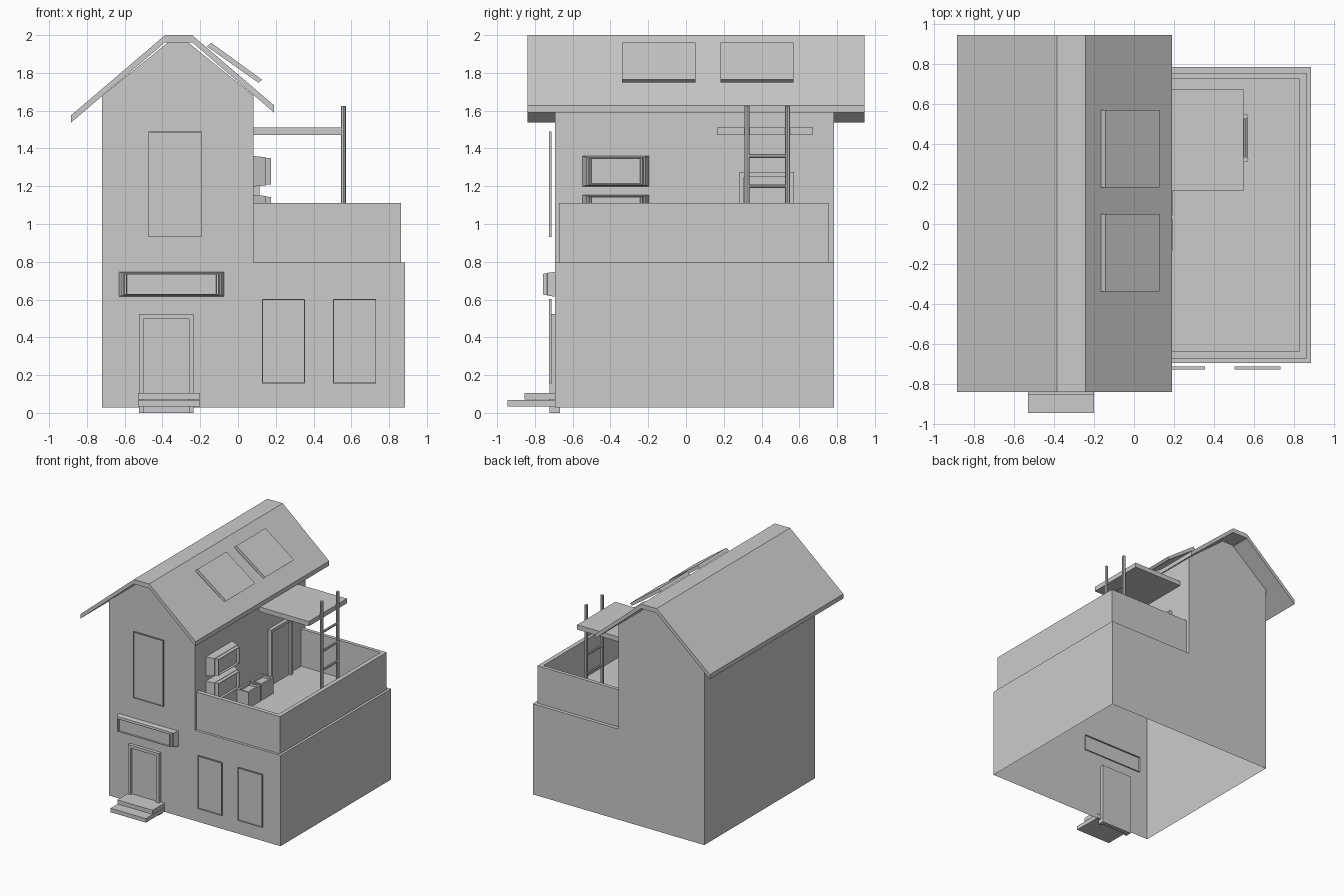
import bpy
import bmesh
from math import radians
from mathutils import Matrix

if "Cube" in bpy.data.objects:
    bpy.data.objects.remove(bpy.data.objects["Cube"])

# One plain grey for the whole model
grey = bpy.data.materials.new("plain grey")
grey.use_nodes = True
colour = (0.6, 0.6, 0.6, 1)
grey.diffuse_color = colour
grey.node_tree.nodes["Principled BSDF"].inputs["Base Color"].default_value = colour

# Local axes: x across, y up, z outwards
UP = Matrix.Identity(4)
FRONT = Matrix.Rotation(radians(90), 4, "X")
SIDE = Matrix.Rotation(radians(90), 4, "Z") @ FRONT


def finish(name, bm, origin, facing):
    bmesh.ops.recalc_face_normals(bm, faces=bm.faces)
    bm.transform(Matrix.Translation(origin) @ facing)
    mesh = bpy.data.meshes.new(name)
    bm.to_mesh(mesh)
    bm.free()
    mesh.materials.append(grey)
    obj = bpy.data.objects.new(name, mesh)
    bpy.context.collection.objects.link(obj)
    return obj


def loft(name, rings, origin, facing):
    """Join rings of points and cap both ends."""
    bm = bmesh.new()
    loops = [[bm.verts.new(p) for p in ring] for ring in rings]
    n = len(loops[0])
    for a, b in zip(loops, loops[1:]):
        for i in range(n):
            j = (i + 1) % n
            bm.faces.new((a[i], a[j], b[j], b[i]))
    bm.faces.new(loops[0])
    bm.faces.new(loops[-1])
    return finish(name, bm, origin, facing)


def prism(name, profile, depth, origin=(0, 0, 0), facing=UP):
    rings = [[(x, y, z) for x, y in profile] for z in (0, depth)]
    return loft(name, rings, origin, facing)


def box(name, lo, hi):
    (x0, y0, z0), (x1, y1, z1) = lo, hi
    return prism(name, [(x0, y0), (x1, y0), (x1, y1), (x0, y1)], z1 - z0, (0, 0, z0))


def stepped(name, width, height, steps, origin, facing, stretch=1):
    """Rectangle carried through (margin, depth) steps."""
    rings = []
    for margin, z in steps:
        u, v = width / 2 - margin * stretch, height / 2 - margin
        rings.append([(-u, -v, z), (u, -v, z), (u, v, z), (-u, v, z)])
    return loft(name, rings, origin, facing)


def cabinet(name, width, height, d, origin, facing):
    """Tapered body, narrower front plate and sunken panel."""
    steps = [(0, 0), (0.007, 0.7 * d), (0.01, 0.72 * d),
             (0.012, d), (0.015, d), (0.016, 0.8 * d)]
    return stepped(name, width, height, steps, origin, facing, 3)


def tray(name, width, height, d, rim, sink, origin, facing):
    """Straight box with a rim round a sunken face."""
    steps = [(0, 0), (0, d), (rim, d), (rim, d - sink)]
    return stepped(name, width, height, steps, origin, facing)


def remove_face(obj, direction):
    """Leave a shell open on the side that faces a direction."""
    bm = bmesh.new()
    bm.from_mesh(obj.data)
    bm.normal_update()
    axis = Matrix.Identity(3)[direction]
    doomed = max(bm.faces, key=lambda f: (-f.normal.z if direction == 2 else
                                          f.normal.dot(axis)) * f.calc_area())
    bmesh.ops.delete(bm, geom=[doomed], context="FACES")
    bm.to_mesh(obj.data)
    bm.free()


def door(name, width, height, depth, proud, origin, facing):
    """Frame of two posts and a lintel round a set-back leaf."""
    w, t = width / 2, 0.025
    i, top = w - t, height - t
    frame = [(-w, 0), (-i, 0), (-i, top), (i, top), (i, 0), (w, 0), (w, height), (-w, height)]
    prism(name + "_frame", frame, depth, origin, facing)
    leaf = [(-i, 0), (i, 0), (i, top), (-i, top)]
    prism(name + "_leaf", leaf, depth - proud, origin, facing)


# House body: a shell without a floor, wide below with a gabled tower
body = [(-0.72, 0.029), (0.884, 0.029), (0.884, 0.795), (0.083, 0.795),
        (0.083, 1.68), (-0.265, 1.962), (-0.37, 1.962), (-0.72, 1.678)]
remove_face(prism("house_body", body, 1.478, (0, 0.784, 0), FRONT), 2)

# Roof sheet with a flat ridge
edge = [(-0.884, 1.575), (-0.386, 2), (-0.243, 2), (0.191, 1.628)]
under = [(x, z - 0.038) for x, z in reversed(edge)]
prism("roof", edge + under, 1.785, (0, 0.945, 0), FRONT)

# Raised skylights
panel = [(-0.143, 1.96), (0.127, 1.764), (0.108, 1.748), (-0.164, 1.94)]
for label, y in (("front", 0.049), ("back", 0.569)):
    prism("skylight_" + label, panel, 0.387, (0, y, 0), FRONT)

# Terrace parapet
rail = [(0.083, -0.672), (0.863, -0.672), (0.863, 0.754), (0.083, 0.754),
        (0.083, 0.724), (0.827, 0.724), (0.827, -0.636), (0.083, -0.636)]
prism("terrace_parapet", rail, 0.315, (0, 0, 0.795))

# Thin-rimmed windows standing off the front wall
for name, x, z, w, h in (("upper_window", -0.334, 1.21, 0.282, 0.558),
                         ("lower_window_right", 0.241, 0.379, 0.226, 0.446),
                         ("lower_window_left", 0.617, 0.379, 0.228, 0.446)):
    tray(name, w, h, 0.015, 0.004, 0.01, (x, -0.711, z), FRONT)

# Doors and front steps
door("front_door", 0.29, 0.523, 0.055, 0.02, (-0.38, -0.667, 0), FRONT)
door("terrace_door", 0.29, 0.48, 0.03, 0.018, (0.083, 0.428, 0.795), SIDE)
box("lower_step", (-0.53, -0.945, 0.034), (-0.2, -0.69, 0.068))
box("upper_step", (-0.53, -0.855, 0.07), (-0.2, -0.69, 0.104))

# Open-backed sign box above the door, and wall units on the terrace
sign = cabinet("sign_box", 0.568, 0.134, 0.075, (-0.352, -0.682, 0.681), FRONT)
remove_face(sign, 1)
for label, z in (("upper", 1.279), ("lower", 1.074)):
    cabinet("wall_unit_" + label, 0.352, 0.162, 0.095, (0.081, -0.372, z), SIDE)

# Floor bins along the terrace wall
for label, y in (("front", -0.055), ("back", 0.123)):
    tray("floor_bin_" + label, 0.108, 0.16, 0.135, 0.015, 0.02, (0.138, y, 0.795), UP)

# Canopy slab and ladder
box("canopy", (0.083, 0.165, 1.47), (0.547, 0.673, 1.51))


def rod(name, radius, length, origin, facing):
    bm = bmesh.new()
    bmesh.ops.create_cone(bm, cap_ends=True, segments=8, radius1=radius,
                          radius2=radius, depth=length)
    return finish(name, bm, origin, facing)


for label, y in (("front", 0.323), ("back", 0.538)):
    rod("ladder_rail_" + label, 0.0135, 0.83, (0.558, y, 1.21), UP)
for i in range(4):
    rod("ladder_rung_%d" % (i + 1), 0.01, 0.214, (0.558, 0.43, 0.88 + 0.16 * i), FRONT)
